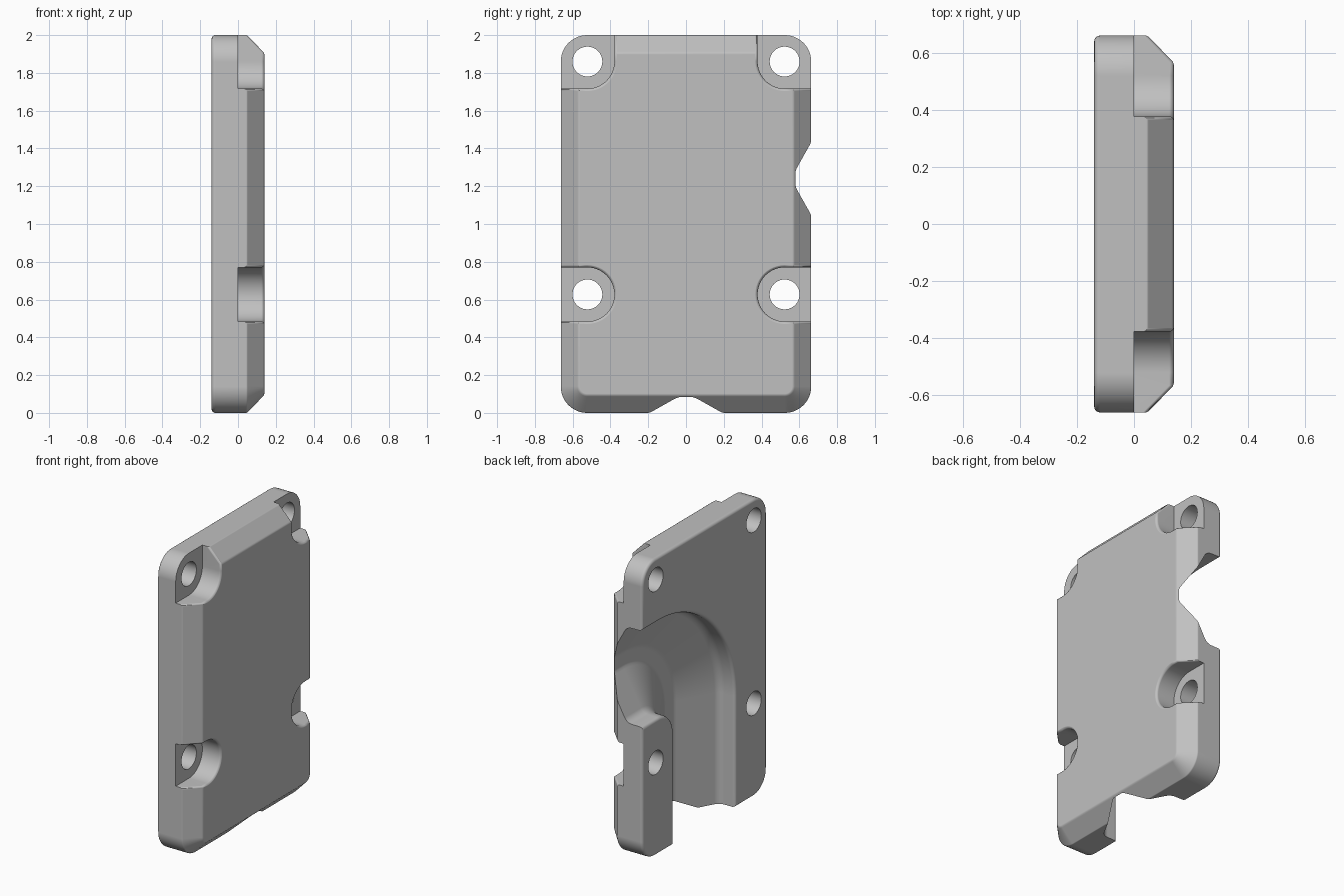
import bpy
import bmesh
from math import sin, cos, pi, radians

if "Cube" in bpy.data.objects:
    bpy.data.objects.remove(bpy.data.objects["Cube"], do_unlink=True)

HALF_Y, HEIGHT, BACK, FRONT = 0.663, 2.0, -0.14, 0.14
CORNER, EDGE_X, CHAMFER = 0.14, 0.047, 0.095


def loft(name, rings):
    """Solid skinned through equal-length rings of points, capped at both ends."""
    bm = bmesh.new()
    loops = [[bm.verts.new(p) for p in ring] for ring in rings]
    n = len(loops[0])
    for a, b in zip(loops, loops[1:]):
        for i in range(n):
            j = (i + 1) % n
            bm.faces.new((a[i], a[j], b[j], b[i]))
    bm.faces.new(loops[0])
    bm.faces.new(loops[-1])
    bmesh.ops.recalc_face_normals(bm, faces=bm.faces)
    mesh = bpy.data.meshes.new(name)
    bm.to_mesh(mesh)
    bm.free()
    obj = bpy.data.objects.new(name, mesh)
    bpy.context.scene.collection.objects.link(obj)
    return obj


def arc(cy, cz, r, start, end, steps):
    return [(cy + r * cos(radians(start + (end - start) * i / steps)),
             cz + r * sin(radians(start + (end - start) * i / steps)))
            for i in range(steps + 1)]


def at_x(x, outline):
    return [(x, y, z) for y, z in outline]


def plate_outline(inset):
    """Rounded rectangle in the y-z plane."""
    cy = HALF_Y - CORNER
    corners = [(cy, HEIGHT - CORNER, 0), (-cy, HEIGHT - CORNER, 90),
               (-cy, CORNER, 180), (cy, CORNER, 270)]
    pts = []
    for y, z, a in corners:
        pts += arc(y, z, CORNER - inset, a, a + 90, 12)
    return pts


# Plate with a rounded back rim and a wide front chamfer
rim = 0.02
layers = [(BACK + rim * (1 - cos(a)), rim * (1 - sin(a)))
          for a in (0, pi / 8, pi / 4, 3 * pi / 8, pi / 2)]
layers += [(EDGE_X - 0.004, 0), (EDGE_X + 0.004, 0.004),
           (0.132, 0.087), (0.137, 0.093), (FRONT, 0.102)]
cover = loft("cover_plate", [at_x(x, plate_outline(i)) for x, i in layers])

cutters = []
BOLT_Y, FAR = 0.522, 0.9
OUTWARD = [HALF_Y - CHAMFER, HALF_Y + 0.02, FAR]
UPWARD = [HEIGHT - CHAMFER, HEIGHT + 0.02, 2.3]


def pocket_outline(side, cz, r, top):
    """Round pocket around a bolt, open to the nearest plate edges."""
    if top:
        pts = [(BOLT_Y - r, z) for z in reversed(UPWARD)]
        pts += arc(BOLT_Y, cz, r, 180, 270, 12)
    else:
        pts = [(y, cz + r) for y in reversed(OUTWARD)]
        pts += arc(BOLT_Y, cz, r, 90, 270, 24)
    pts += [(y, cz - r) for y in OUTWARD]
    if top:
        pts.append((FAR, UPWARD[-1]))
    return [(side * y, z) for y, z in pts]


def on_front(outline, lift):
    """Lay an outline over the chamfered front surface."""
    ring = []
    for y, z in outline:
        inset = min(HALF_Y - abs(y), HEIGHT - z)
        x = EDGE_X + inset * (FRONT - EDGE_X) / CHAMFER
        ring.append((max(0.025, min(FRONT, x)) + lift, y, z))
    return ring


# Bolt holes and their pockets, whose lips are rounded
for side in (-1, 1):
    for cz, top in ((1.86, True), (0.627, False)):
        rings = [at_x(0, pocket_outline(side, cz, 0.143, top))]
        rings += [on_front(pocket_outline(side, cz, r, top), lift) for lift, r in
                  ((-0.016, 0.143), (-0.010, 0.1445), (-0.005, 0.148),
                   (-0.0015, 0.153), (0.002, 0.162))]
        rings.append(at_x(0.25, pocket_outline(side, cz, 0.163, top)))
        cutters.append(loft("pocket_cutter", rings))
        hole = arc(side * BOLT_Y, cz, 0.079, 0, 360, 40)[:-1]
        cutters.append(loft("hole_cutter", [at_x(x, hole) for x in (-0.3, 0.3)]))

# Rear channel: rises from the bottom edge and bends to the left edge
section = [(-0.2, 0.348), (-0.14, 0.347), (-0.136, 0.336), (-0.13, 0.329), (-0.118, 0.324)]
section += arc(-0.06, 0.263, 0.06, 90, 29, 6)
section += [(0.117, 0.065), (0.124, 0.051), (0.128, 0.036)]
section += [(x, -w) for x, w in reversed(section)]
bend_y, bend_z, bend_r = 0.49, 0.75, 0.49
path = [(0, -0.2, 180)]
path += [(y, z, 180 - 90 * i / 28)
         for i, (y, z) in enumerate(arc(bend_y, bend_z, bend_r, 180, 90, 28))]
path += [(0.95, bend_z + bend_r, 90)]
cutters.append(loft("channel_cutter", [
    [(x, y + w * cos(radians(a)), z + w * sin(radians(a))) for x, w in section]
    for y, z, a in path]))

# Carve the plate
for cutter in cutters:
    cutter.hide_render = True
    mod = cover.modifiers.new(cutter.name, "BOOLEAN")
    mod.operation = "DIFFERENCE"
    mod.solver = "EXACT"
    mod.object = cutter
bpy.context.view_layer.update()
carved = bpy.data.meshes.new_from_object(
    cover.evaluated_get(bpy.context.evaluated_depsgraph_get()))
cover.modifiers.clear()
cover.data = carved
for cutter in cutters:
    bpy.data.objects.remove(cutter, do_unlink=True)

# Single grey finish
grey = bpy.data.materials.new("plain_grey")
grey.use_nodes = True
colour = (0.53, 0.53, 0.53, 1)
grey.diffuse_color = colour
grey.node_tree.nodes["Principled BSDF"].inputs["Base Color"].default_value = colour
carved.materials.clear()
carved.materials.append(grey)
for poly in carved.polygons:
    poly.material_index = 0

# Smooth fillets while the large faces stay flat
bpy.ops.object.select_all(action="DESELECT")
cover.select_set(True)
bpy.context.view_layer.objects.active = cover
bpy.ops.object.shade_smooth_by_angle(angle=radians(34))
flat = cover.modifiers.new("flat_faces", "WEIGHTED_NORMAL")
flat.keep_sharp = True
flat.weight = 100
